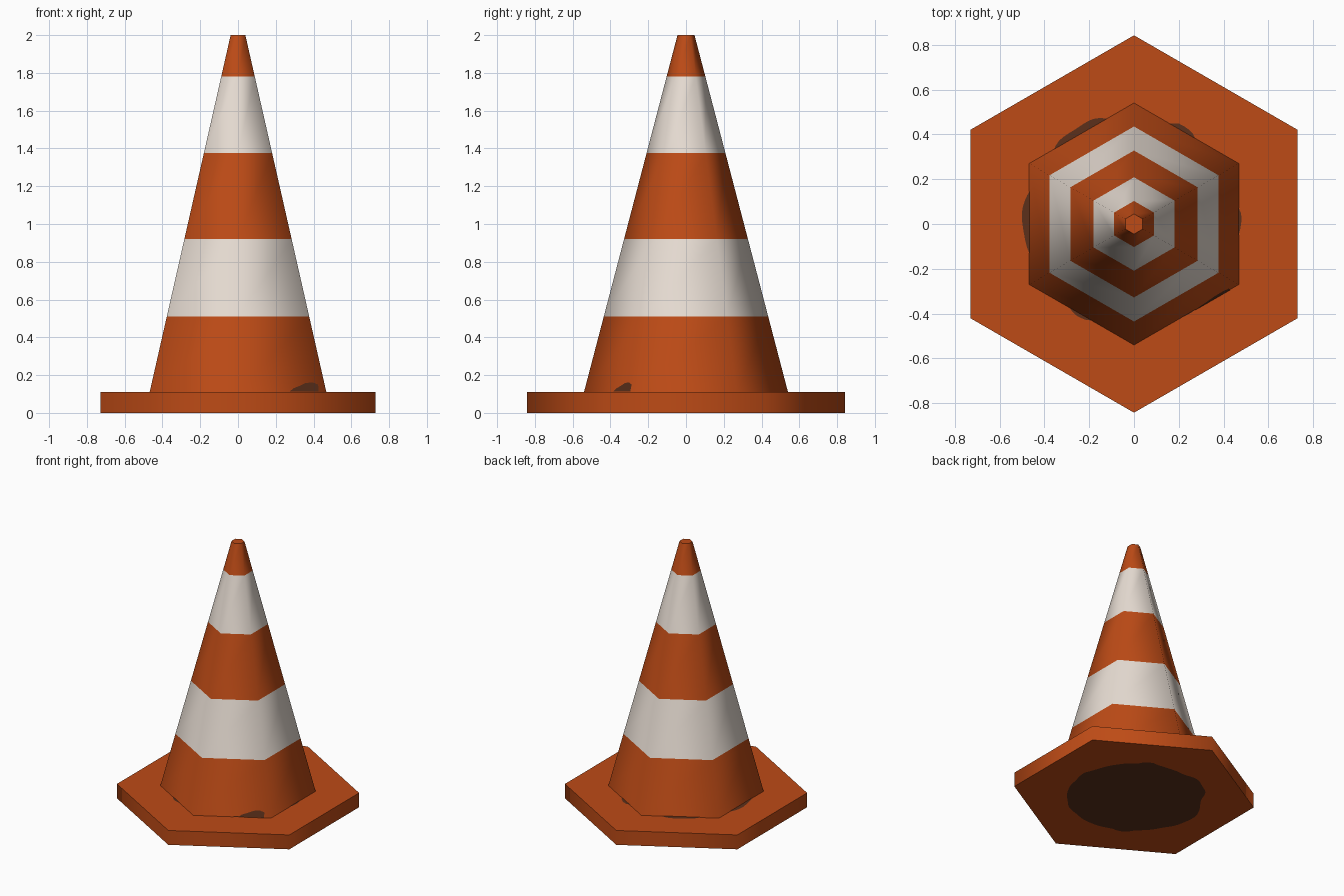
import bpy, bmesh, math

if "Cube" in bpy.data.objects:
    bpy.data.objects.remove(bpy.data.objects["Cube"])

def material(name, rgb):
    m = bpy.data.materials.new(name)
    m.diffuse_color = (*rgb, 1)
    m.use_nodes = True
    m.node_tree.nodes["Principled BSDF"].inputs["Base Color"].default_value = m.diffuse_color
    return m

ORANGE = material("orange plastic", (0.51, 0.07, 0.008))
WHITE = material("off white stripe", (0.80, 0.72, 0.65))
DIRT = material("dark brown dirt", (0.107, 0.03, 0.011))

CONE_BASE, CONE_TOP, BASE_Z, TOP_Z = 0.54, 0.045, 0.11, 2.0

def cone_radius(z):
    return CONE_BASE + (CONE_TOP - CONE_BASE) * (z - BASE_Z) / (TOP_Z - BASE_Z)

def hex_point(i, r, z):
    # corners point along +y and -y
    a = math.radians(30 + 60 * i)
    return (r * math.cos(a), r * math.sin(a), z)

def finish(name, bm, mats):
    me = bpy.data.meshes.new(name)
    bm.normal_update()
    bm.to_mesh(me)
    bm.free()
    for m in mats:
        me.materials.append(m)
    ob = bpy.data.objects.new(name, me)
    bpy.context.collection.objects.link(ob)
    return ob

def hex_stack(name, rings, mats, stripe=lambda row: 0):
    """Capped six-sided solid through (radius, z) rings."""
    bm = bmesh.new()
    loops = [[bm.verts.new(hex_point(i, r, z)) for i in range(6)] for r, z in rings]
    for row, (a, b) in enumerate(zip(loops, loops[1:])):
        for i in range(6):
            j = (i + 1) % 6
            f = bm.faces.new((a[i], a[j], b[j], b[i]))
            f.material_index = stripe(row)
    bm.faces.new(loops[0][::-1])
    bm.faces.new(loops[-1])
    ob = finish(name, bm, mats)
    bpy.context.view_layer.objects.active = ob
    ob.select_set(True)
    bpy.ops.object.shade_smooth_by_angle(angle=math.radians(65))
    ob.select_set(False)
    return ob

# Hexagonal foot
hex_stack("base_plate", [(0.842, 0), (0.842, BASE_Z)], [ORANGE])

# Striped cone: every second band is white
heights = [BASE_Z, 0.51, 0.92, 1.375, 1.78, TOP_Z]
hex_stack("cone_body", [(cone_radius(z), z) for z in heights],
          [ORANGE, WHITE], lambda row: row % 2)

def dirt_disc(name, z, up, bumps):
    """Thin irregular stain; bumps are (degrees, height, width)."""
    bm = bmesh.new()
    ring = []
    for k in range(120):
        d = k * 3
        r = 0.466 + 0.003 * math.sin(math.radians(d * 11)) + 0.002 * math.sin(math.radians(d * 17))
        for c, h, w in bumps:
            diff = (d - c + 180) % 360 - 180
            r += h * math.exp(-(diff / w) ** 4)
        a = math.radians(d)
        ring.append(bm.verts.new((r * math.cos(a), r * math.sin(a), z)))
    bm.faces.new(ring if up else ring[::-1])
    return finish(name, bm, [DIRT])

# Dirt around the foot of the cone and on the underside
BUMPS = [(0, 0.012, 8), (62, 0.026, 7), (121, 0.036, 18),
         (177, 0.032, 21), (240, 0.012, 7)]
dirt_disc("dirt_ring_top", BASE_Z + 0.002, True, BUMPS)
dirt_disc("dirt_patch_underside", -0.001, False, BUMPS)

# Splash of dirt on the front right cone face (along-face fraction, height)
def splash(name, outline):
    bm = bmesh.new()
    vs = []
    for t, z in outline:
        a, b = (hex_point(i, cone_radius(z) + 0.003, z) for i in (4, 5))
        vs.append(bm.verts.new([p + (q - p) * t for p, q in zip(a, b)]))
    bm.faces.new(vs)
    return finish(name, bm, [DIRT])

splash("dirt_splash", [(0.58, 0.112), (0.91, 0.112), (0.92, 0.15), (0.86, 0.162),
                       (0.78, 0.158), (0.70, 0.142), (0.63, 0.13)])
